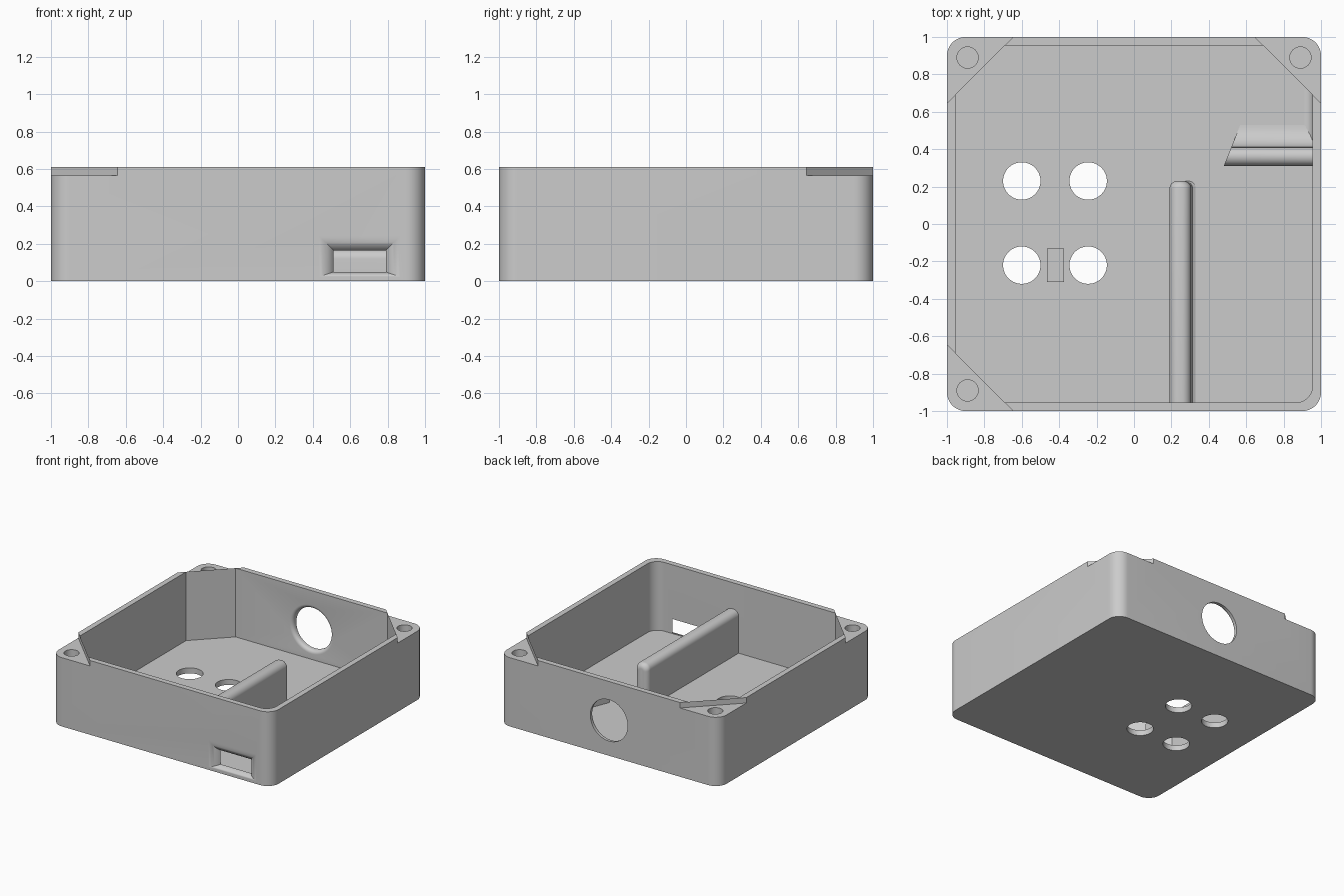
import bpy, bmesh, math
from math import sin, cos, pi, radians

if "Cube" in bpy.data.objects:
    bpy.data.objects.remove(bpy.data.objects["Cube"], do_unlink=True)

H, T = 0.61, 0.045          # height, wall and floor thickness
IN = 1 - T                  # inner wall position
DIAG = 1.645                # |x| + |y| on the corner post faces
LEDGE = 0.565               # top of the corner posts

grey = bpy.data.materials.new("light_grey")
grey.use_nodes = True
grey.diffuse_color = (0.6, 0.6, 0.6, 1)
grey.node_tree.nodes["Principled BSDF"].inputs["Base Color"].default_value = (0.6, 0.6, 0.6, 1)


def loft(name, rings):
    """Closed solid through equal-sized rings of points."""
    bm = bmesh.new()
    vs = [[bm.verts.new(p) for p in ring] for ring in rings]
    n = len(vs[0])
    for a, b in zip(vs, vs[1:]):
        for i in range(n):
            j = (i + 1) % n
            bm.faces.new((a[i], a[j], b[j], b[i]))
    bm.faces.new(vs[0])
    bm.faces.new(vs[-1])
    bmesh.ops.recalc_face_normals(bm, faces=bm.faces)
    me = bpy.data.meshes.new(name)
    bm.to_mesh(me)
    bm.free()
    me.materials.append(grey)
    ob = bpy.data.objects.new(name, me)
    bpy.context.collection.objects.link(ob)
    return ob


def prism(name, outline, z0, z1):
    return loft(name, [[(x, y, z) for x, y in outline] for z in (z0, z1)])


def arc(cx, cy, r, a0, a1, n):
    return [(cx + r * cos(radians(a0 + (a1 - a0) * i / n)),
             cy + r * sin(radians(a0 + (a1 - a0) * i / n))) for i in range(n + 1)]


def circle(cx, cy, r, n=48):
    return arc(cx, cy, r, 0, 360, n)[:-1]


def activate(ob):
    bpy.ops.object.select_all(action='DESELECT')
    ob.select_set(True)
    bpy.context.view_layer.objects.active = ob


def cut(ob, cutter):
    cutter.hide_render = True
    m = ob.modifiers.new("cut", 'BOOLEAN')
    m.operation, m.solver, m.object = 'DIFFERENCE', 'EXACT', cutter
    activate(ob)
    bpy.ops.object.modifier_apply(modifier=m.name)
    bpy.data.objects.remove(cutter, do_unlink=True)


# Outer block with rounded corners
outline = []
for k, (sx, sy) in enumerate([(1, 1), (-1, 1), (-1, -1), (1, -1)]):
    outline += arc(sx * 0.9, sy * 0.9, 0.1, 90 * k, 90 * k + 90, 12)
body = prism("enclosure_body", outline, 0, H)

# Cavity: three corners stay solid as posts, the fourth is rounded
d = DIAG - IN
cavity = [(IN, d), (d, IN), (-d, IN), (-IN, d), (-IN, -d), (-d, -IN)]
cavity += arc(IN - 0.09, -IN + 0.09, 0.09, -90, 0, 12)
cut(body, prism("cavity_cutter", cavity, T, 1))

# Post corners: lowered ledge and blind screw hole
for sx, sy in [(1, 1), (-1, 1), (-1, -1)]:
    far = 1.1
    tri = [(sx * far, sy * (DIAG - far)), (sx * (DIAG - far), sy * far), (sx * far, sy * far)]
    cut(body, prism("ledge_cutter", tri, LEDGE, 1))
    cut(body, prism("screw_cutter", circle(sx * 0.89, sy * 0.89, 0.057, 32), 0.25, 0.8))

# Four floor holes
for x in (-0.6, -0.245):
    for y in (0.23, -0.22):
        cut(body, prism("floor_hole_cutter", circle(x, y, 0.1), -0.1, 0.2))

# Round cable opening in the back wall, rounded over on the inside
R, F = 0.17, 0.03
steps = [(1.1, R)]
steps += [(IN + F * (1 - sin(t)), R + F * (1 - cos(t))) for t in [i * pi / 12 for i in range(7)]]
steps.append((0.9, R + F))
cut(body, loft("cable_cutter", [[(x, y, z) for x, z in circle(0, 0.29, r)] for y, r in steps]))

# Flared port opening in the front wall
r = 0.09


def port_ring(y, o):
    x0, x1, z0, z1 = 0.51 - o, 0.79 + o, 0.05 - 0.35 * o, 0.165 + o
    return [(x0, y, z0), (x1, y, z0), (x1, y, z1), (x0, y, z1)]


rings = [port_ring(-1.05, r * sin(pi / 3))]
for i in range(9):
    t = i * pi / 24
    rings.append(port_ring(-1 + r * (1 - cos(t)), r * (sin(pi / 3) - sin(t))))
rings.append(port_ring(-0.9, 0))
cut(body, loft("port_cutter", rings))


# Partition with a rounded top, a rounded free end and a small foot fillet
def partition_ring(y, inset):
    w = 0.0575 - inset
    c, top = 0.2475, 0.395 - inset
    k = min(0.05, w)
    pts = [(c - w, 0.03), (c + w + 0.025, 0.03), (c + w + 0.025, T), (c + w + 0.008, 0.055), (c + w, 0.08)]
    pts += arc(c + w - k, top - k, k, 0, 90, 8) + arc(c - w + k, top - k, k, 90, 180, 8)
    return [(x, y, z) for x, z in pts]


rings = [partition_ring(-0.97, 0)]
for i in range(7):
    t = i * pi / 12
    rings.append(partition_ring(0.19 + 0.04 * sin(t), 0.04 * (1 - cos(t))))
partition = loft("partition", rings)

# Low cable rib off the side wall: straight front, filleted back, sloping free end
rib_profile = [(0.31, 0.03), (0.31, 0.12)] + arc(0.36, 0.12, 0.05, 170, 10, 10)
rib_profile += arc(0.53, 0.165, 0.12, 185, 270, 8) + [(0.53, 0.03)]
rib = loft("cable_rib", [
    [(0.48 + 0.4 * max(0, y - 0.31), y, z) for y, z in rib_profile],
    [(0.97, y, z) for y, z in rib_profile]])

# Fillet along the foot of the side wall behind the rib
foot = [(0.97, 0.03), (0.91, 0.03)] + arc(0.91, T + 0.045, 0.045, -90, 0, 8) + [(0.97, T + 0.045)]
foot_fillet = loft("wall_foot_fillet", [[(x, y, z) for x, z in foot] for y in (0.4, 0.72)])

# Small support block between the floor holes
block = [(-0.465, -0.31), (-0.375, -0.31), (-0.375, -0.13), (-0.465, -0.13)]
support = prism("support_block", block, 0.03, 0.13)

for ob in (body, partition, rib, foot_fillet, support):
    activate(ob)
    bpy.ops.object.shade_smooth_by_angle(angle=radians(30))
